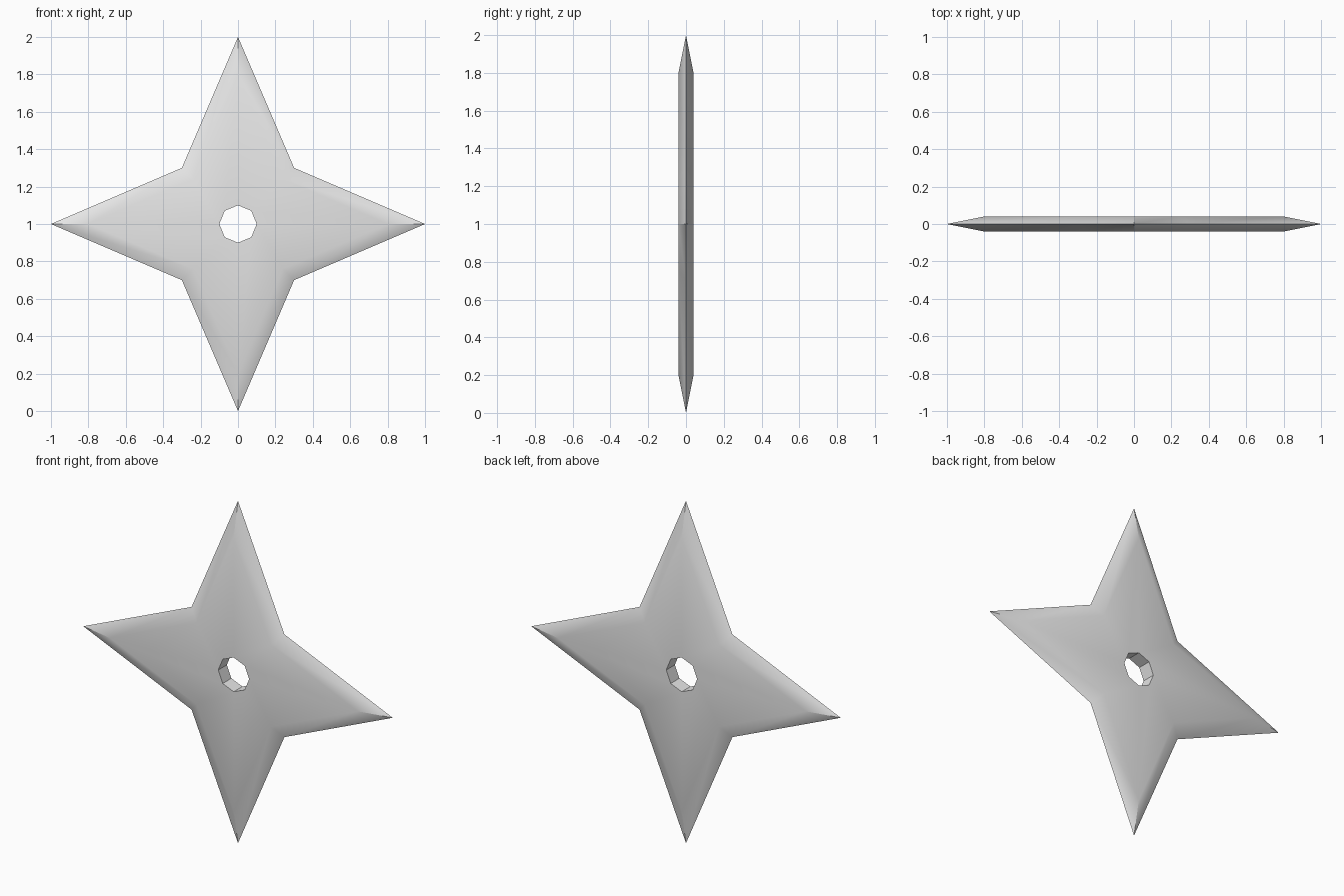
import bpy, bmesh, math

cube = bpy.data.objects.get("Cube")
if cube:
    bpy.data.objects.remove(cube, do_unlink=True)

CENTRE_Z = 1.0
HALF_THICK = 0.04
TIP, VALLEY = 1.0, 0.3 * math.sqrt(2)   # outer star radii
FLAT = 0.8                              # flat face size relative to the rim
HOLE = 0.1

steel = bpy.data.materials.new("steel grey")
steel.use_nodes = True
colour = (0.8, 0.8, 0.8, 1)
steel.diffuse_color = colour
steel.node_tree.nodes["Principled BSDF"].inputs["Base Color"].default_value = colour

bm = bmesh.new()


def ring(tip, valley, y):
    """Eight points alternating between two radii, upright in the xz plane."""
    verts = []
    for i in range(8):
        r = valley if i % 2 else tip
        a = i * math.pi / 4
        verts.append(bm.verts.new((r * math.cos(a), y, CENTRE_Z + r * math.sin(a))))
    return verts


# Closed loop of rings: cutting rim, front face, hole wall, back face
rings = [
    ring(TIP, VALLEY, 0),
    ring(TIP * FLAT, VALLEY * FLAT, -HALF_THICK),
    ring(HOLE, HOLE, -HALF_THICK),
    ring(HOLE, HOLE, HALF_THICK),
    ring(TIP * FLAT, VALLEY * FLAT, HALF_THICK),
]
for k, a in enumerate(rings):
    b = rings[(k + 1) % len(rings)]
    for i in range(8):
        j = (i + 1) % 8
        bm.faces.new((a[i], a[j], b[j], b[i]))
bmesh.ops.recalc_face_normals(bm, faces=bm.faces)

mesh = bpy.data.meshes.new("throwing_star")
bm.to_mesh(mesh)
bm.free()
mesh.materials.append(steel)
star = bpy.data.objects.new("throwing_star", mesh)
bpy.context.collection.objects.link(star)

# Smooth bevels, crisp rim and hole
bpy.ops.object.select_all(action="DESELECT")
star.select_set(True)
bpy.context.view_layer.objects.active = star
bpy.ops.object.shade_smooth_by_angle(angle=math.radians(30))
